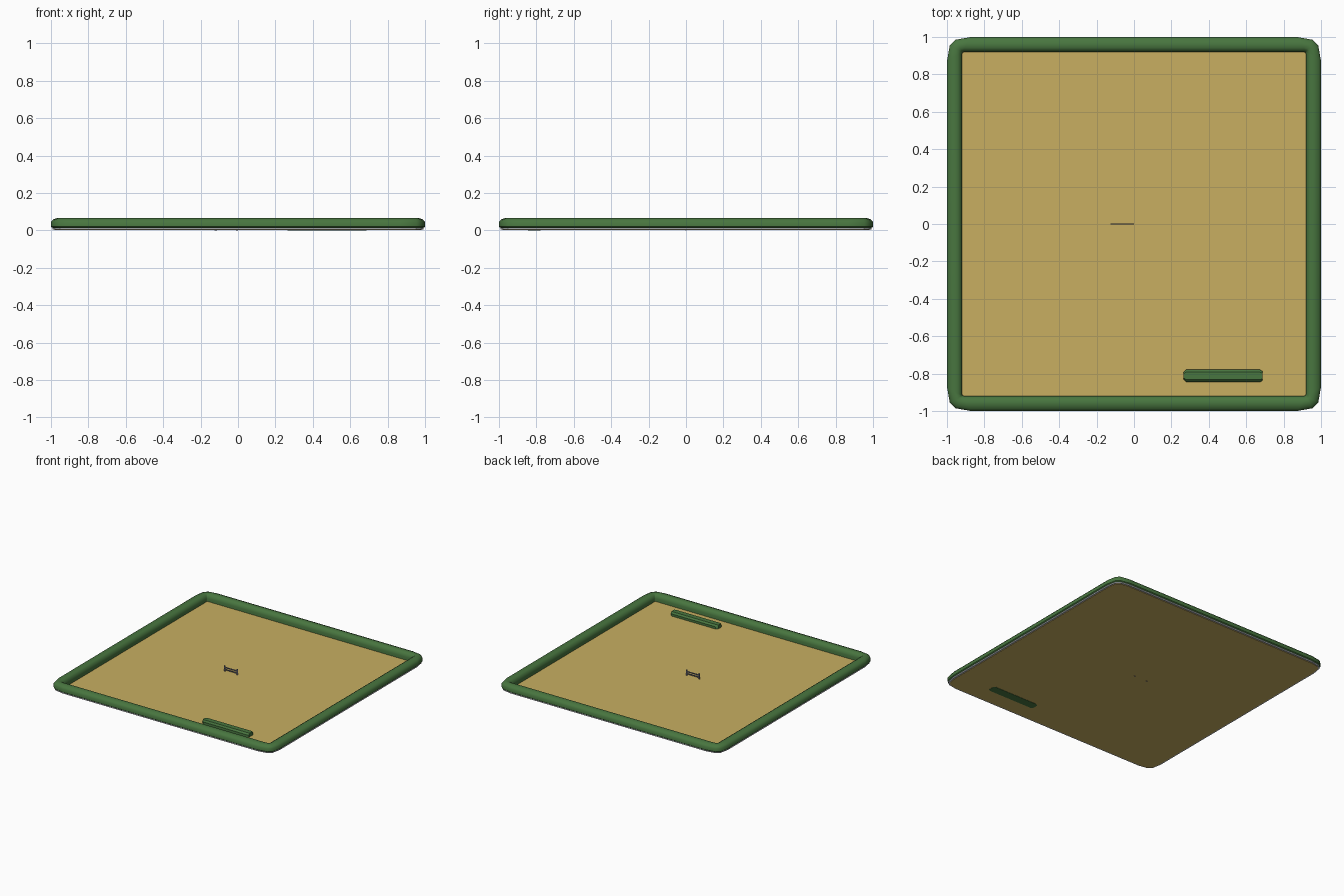
import bpy, bmesh, math

if "Cube" in bpy.data.objects:
    bpy.data.objects.remove(bpy.data.objects["Cube"])


def material(name, rgb):
    m = bpy.data.materials.new(name)
    m.use_nodes = True
    m.diffuse_color = (*rgb, 1)
    m.node_tree.nodes["Principled BSDF"].inputs["Base Color"].default_value = (*rgb, 1)
    return m


SAND = material("sand", (0.58, 0.43, 0.12))
GREEN = material("hedge green", (0.065, 0.18, 0.05))
KERB = material("pale kerb", (0.6, 0.62, 0.66))
GREY = material("fence grey", (0.17, 0.17, 0.22))


def finish(bm, name, mat, smooth=None):
    bmesh.ops.recalc_face_normals(bm, faces=bm.faces)
    me = bpy.data.meshes.new(name)
    bm.to_mesh(me)
    bm.free()
    ob = bpy.data.objects.new(name, me)
    bpy.context.collection.objects.link(ob)
    me.materials.append(mat)
    if smooth:
        bpy.ops.object.select_all(action="DESELECT")
        ob.select_set(True)
        bpy.context.view_layer.objects.active = ob
        bpy.ops.object.shade_smooth_by_angle(angle=math.radians(smooth))
    return ob


def outline(half):
    """Square with rounded corners; the rounding fades towards the inside."""
    t = max(0.08, min(1, (half - 0.92) / 0.08))
    corner = [(half, half - 0.13 * t), (half - 0.015 * t, half - 0.045 * t),
              (half - 0.045 * t, half - 0.015 * t), (half - 0.13 * t, half)]
    pts = []
    for k in range(4):
        c, s = ((1, 0), (0, 1), (-1, 0), (0, -1))[k]
        pts += [(x * c - y * s, x * s + y * c) for x, y in corner]
    return pts


def ring(name, profile, mat, smooth=None):
    """Closed profile of (half width, height) swept round the square."""
    bm = bmesh.new()
    loops = [[bm.verts.new((x, y, z)) for x, y in outline(h)] for h, z in profile]
    n = len(loops[0])
    for a, b in zip(loops, loops[1:] + loops[:1]):
        for i in range(n):
            j = (i + 1) % n
            bm.faces.new((a[i], a[j], b[j], b[i]))
    return finish(bm, name, mat, smooth)


def box(bm, x0, x1, y0, y1, z0, z1):
    vs = bmesh.ops.create_cube(bm, size=1)["verts"]
    for v in vs:
        v.co = ((x0 + x1) / 2 + v.co.x * (x1 - x0),
                (y0 + y1) / 2 + v.co.y * (y1 - y0),
                (z0 + z1) / 2 + v.co.z * (z1 - z0))


# Sandy ground slab
bm = bmesh.new()
base = bm.faces.new([bm.verts.new((x, y, 0.002)) for x, y in outline(0.98)])
ext = bmesh.ops.extrude_face_region(bm, geom=[base])["geom"]
for v in ext:
    if isinstance(v, bmesh.types.BMVert):
        v.co.z = 0.01
if not any(f.calc_center_median().z < 0.003 for f in bm.faces):
    bm.faces.new([v for v in bm.verts if v.co.z < 0.003])
finish(bm, "ground", SAND)

# Pale kerb under the hedge
ring("kerb", [(0.992, 0.005), (0.992, 0.014), (0.95, 0.014), (0.95, 0.005)], KERB)

# Border hedge with a rounded top
ring("border_hedge", [(0.99, 0.012), (1.0, 0.02), (1.0, 0.045), (0.988, 0.059),
                      (0.965, 0.067), (0.942, 0.066), (0.925, 0.055),
                      (0.919, 0.035), (0.919, 0.004)], GREEN, 40)

# Small loose hedge: cross-section lofted along x, narrowed at both ends
bm = bmesh.new()
section = [(-1, 0), (-1, 0.028), (-0.6, 0.04), (0.6, 0.04), (1, 0.028), (1, 0)]
rows = []
for x, w in ((0.265, 0.55), (0.28, 1), (0.672, 1), (0.686, 0.75)):
    rows.append([bm.verts.new((x, -0.812 + 0.034 * w * y, z)) for y, z in section])
for a, b in zip(rows, rows[1:]):
    for i in range(len(section)):
        j = (i + 1) % len(section)
        bm.faces.new((a[i], a[j], b[j], b[i]))
bm.faces.new(rows[0])
bm.faces.new(rows[-1])
finish(bm, "small_hedge", GREEN, 40)

# Little fence: two posts and two rails
bm = bmesh.new()
for x in (-0.125, -0.012):
    box(bm, x, x + 0.012, -0.003, 0.003, 0.0, 0.055)
for z in (0.02, 0.036):
    box(bm, -0.12, -0.005, -0.002, 0.002, z, z + 0.009)
finish(bm, "fence", GREY)
